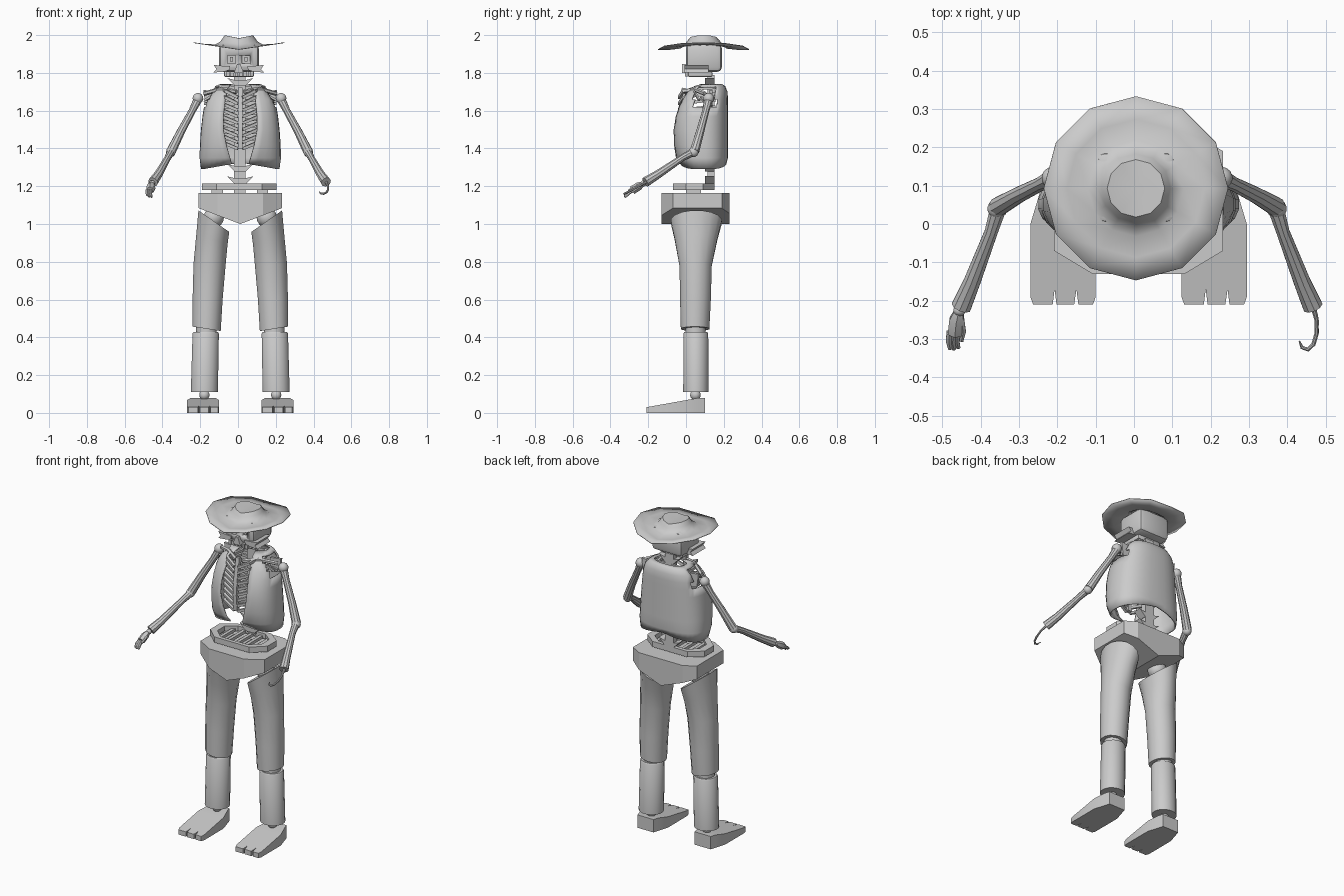
import bpy, bmesh, math
from mathutils import Vector, Matrix

if "Cube" in bpy.data.objects:
    bpy.data.objects.remove(bpy.data.objects["Cube"])

grey = bpy.data.materials.new("bone_grey")
grey.diffuse_color = (0.6, 0.6, 0.6, 1)
grey.use_nodes = True
grey.node_tree.nodes["Principled BSDF"].inputs["Base Color"].default_value = grey.diffuse_color
CX = 0.012  # body centre line


def finish(name, bm, angle=35):
    bmesh.ops.recalc_face_normals(bm, faces=bm.faces)
    me = bpy.data.meshes.new(name)
    bm.to_mesh(me)
    bm.free()
    me.materials.append(grey)
    ob = bpy.data.objects.new(name, me)
    bpy.context.collection.objects.link(ob)
    bpy.ops.object.select_all(action='DESELECT')
    ob.select_set(True)
    bpy.context.view_layer.objects.active = ob
    bpy.ops.object.shade_smooth_by_angle(angle=math.radians(angle))
    return ob


def skin(bm, rings, closed=True, caps=True):
    vs = [[bm.verts.new(p) for p in r] for r in rings]
    n = len(vs[0])
    for a, b in zip(vs, vs[1:]):
        for i in range(n if closed else n - 1):
            j = (i + 1) % n
            bm.faces.new((a[i], a[j], b[j], b[i]))
    if caps:
        bm.faces.new(vs[0][::-1])
        bm.faces.new(vs[-1])


def loft(name, rings, n=16):
    """rings: cx, cy, z, rx, ry, tilt"""
    bm = bmesh.new()
    out = []
    for cx, cy, z, rx, ry, tilt in rings:
        ts = [2 * math.pi * (i + .5) / n for i in range(n)]
        out.append([(cx + rx * math.cos(t), cy + ry * math.sin(t), z + tilt * math.cos(t)) for t in ts])
    skin(bm, out)
    return finish(name, bm)


def tube(name, pts, radii, n=10):
    bm = bmesh.new()
    pts = [Vector(p) for p in pts]
    out = []
    for i, p in enumerate(pts):
        d = (pts[min(i + 1, len(pts) - 1)] - pts[max(i - 1, 0)]).normalized()
        ref = Vector((0, 0, 1)) if abs(d.z) < .95 else Vector((0, 1, 0))
        u = d.cross(ref).normalized()
        v = d.cross(u)
        r = radii[i] if isinstance(radii, (list, tuple)) else radii
        ts = [2 * math.pi * (k + .5) / n for k in range(n)]
        out.append([p + u * r * math.cos(t) + v * r * math.sin(t) for t in ts])
    skin(bm, out)
    return finish(name, bm)


def ball(name, c, r):
    bm = bmesh.new()
    bmesh.ops.create_uvsphere(bm, u_segments=14, v_segments=8, radius=r, matrix=Matrix.Translation(c))
    return finish(name, bm)


def box(name, x, y, z, bevel=0):
    bm = bmesh.new()
    c = Vector(((x[0] + x[1]) / 2, (y[0] + y[1]) / 2, (z[0] + z[1]) / 2))
    s = Matrix.Diagonal((x[1] - x[0], y[1] - y[0], z[1] - z[0], 1))
    bmesh.ops.create_cube(bm, size=1, matrix=Matrix.Translation(c) @ s)
    if bevel:
        bmesh.ops.bevel(bm, geom=bm.edges[:], offset=bevel, segments=2, affect='EDGES', profile=.5)
    return finish(name, bm)


def prism(name, outline, axis, lo, hi):
    """Extrude a 2D outline along axis 'y' or 'z'."""
    bm = bmesh.new()
    put = (lambda p, h: (p[0], h, p[1])) if axis == 'y' else (lambda p, h: (p[0], p[1], h))
    skin(bm, [[put(p, lo) for p in outline], [put(p, hi) for p in outline]])
    return finish(name, bm)


# Hat: wide brim with both sides curled up and a dented crown
bm = bmesh.new()
rings = []
for r, z in ((.24, 1.926), (.18, 1.926), (.125, 1.932), (.1, 1.95), (.09, 1.965), (.075, 1.983)):
    ts = [2 * math.pi * i / 12 for i in range(12)]
    rings.append([(.005 + r * math.cos(t), .093 + r * math.sin(t),
                   z + (.15 * r * abs(math.cos(t)) if r > .08 else .016 * abs(math.cos(t)))) for t in ts])
skin(bm, rings, caps=False)
rim = [v for v in bm.verts if (v.co.xy - Vector((.005, .093))).length < .08]
mid = bm.verts.new((.005, .093, 1.984))
for a, b in zip(rim, rim[1:] + rim[:1]):
    bm.faces.new((a, b, mid))
hat = finish("hat", bm, 45)
hat.modifiers.new("felt", 'SOLIDIFY').thickness = .004

# Skull with square eye sockets
skull = box("skull", (-.1, .11), (0, .19), (1.805, 1.955), .025)
for s in (-1, 1):
    c = s * .038 + .004
    cut = box("socket_cutter", (c - .021, c + .021), (-.05, .03), (1.85, 1.893))
    cut.hide_render = True
    cut.hide_viewport = True
    m = skull.modifiers.new("socket", 'BOOLEAN')
    m.object, m.solver = cut, 'EXACT'
    box("eye", (c - .008, c + .008), (.01, .032), (1.86, 1.885))
    # cheekbone spikes
    prism("cheekbone", [(.004 + s * x, z) for x, z in
                        ((.045, 1.835), (.095, 1.838), (.134, 1.843), (.118, 1.82), (.134, 1.802), (.08, 1.806), (.05, 1.815))],
          'y', -.008, .12)
prism("nose", [(-.022, 1.80), (.03, 1.80), (.012, 1.848), (-.004, 1.848)], 'y', -.02, .02)
box("jaw", (-.075, .085), (.01, .14), (1.778, 1.81), .01)
for i in range(6):
    x = -.062 + i * .023
    box("tooth", (x, x + .017), (-.006, .02), (1.782, 1.808))

# Spine, neck and spiky vertebrae
box("spine", (-.02, .04), (.115, .15), (1.2, 1.79))
for z in (1.235, 1.3, 1.755):
    prism("vertebra", [(CX - .07, z + .018), (CX - .025, z + .006), (CX + .025, z + .006), (CX + .07, z + .018),
                       (CX + .03, z - .022), (CX - .03, z - .022)], 'y', .1, .15)

# Ribs and breastbone
tube("breastbone", [(CX, -.01, 1.72), (CX, -.03, 1.6), (CX, -.04, 1.5), (CX, -.03, 1.4)], .017, 4)
for s in (-1, 1):
    for i in range(9):
        z = 1.42 + i * .034
        w = .115 if i < 7 else .095
        tube("rib", [(CX + s * x, y, z + dz) for x, y, dz in
                     ((.02, .145, .03), (w * .8, .15, .03), (w, .07, .025), (w * .8, -.015, .012), (.012, -.035, -.022))],
             .011, 4)
    # shoulder blade and collarbone
    prism("shoulder_blade", [(CX + s * x, z) for x, z in ((.12, 1.70), (.195, 1.71), (.185, 1.63), (.13, 1.61))],
          'y', .125, .14)
    tube("collarbone", [(CX + s * .02, -.005, 1.70), (CX + s * .1, .04, 1.715), (CX + s * .19, .1, 1.69)], .012, 6)
    for k in range(3):
        tube("shoulder_bone", [(CX + s * .13, .05 + k * .03, 1.69 - k * .02), (CX + s * .19, .07 + k * .03, 1.655 - k * .01)], .008, 4)

# Open vest: half width, front y, back y, opening half width per height
bm = bmesh.new()
rings = []
for z, hw, yf, yb, gap in ((1.29, .208, -.03, .215, .045), (1.35, .216, -.055, .222, .055), (1.42, .214, -.068, .222, .075),
                           (1.5, .208, -.073, .222, .09), (1.57, .2, -.062, .222, .09), (1.62, .192, -.045, .222, .085),
                           (1.66, .183, -.025, .222, .08), (1.70, .165, .0, .22, .07), (1.73, .135, .04, .208, .06),
                           (1.742, .1, .08, .19, .05)):
    t0 = math.asin((gap / hw) ** 1.25)
    row = []
    for i in range(33):
        t = t0 + (2 * math.pi - 2 * t0) * i / 32
        s, c = math.sin(t), math.cos(t)
        x = hw * math.copysign(abs(s) ** .8, s)
        y = (yf + yb) / 2 - (yb - yf) / 2 * math.copysign(abs(c) ** .8, c)
        lift = .035 * max(0, 1 - abs(x) / .2) if z < 1.3 else 0
        row.append((CX + x, y, z + lift))
    rings.append(row)
skin(bm, rings, closed=False, caps=False)
holes = [f for f in bm.faces if abs(f.calc_center_median().x - CX) > .12
         and 1.62 < f.calc_center_median().z < 1.72 and .04 < f.calc_center_median().y < .16]
bmesh.ops.delete(bm, geom=holes, context='FACES')
vest = finish("vest", bm, 45)
vest.modifiers.new("leather", 'SOLIDIFY').thickness = .008

# Pelvis: octagonal ring with slats
oct_pts = [(-.197, 0), (-.12, -.07), (.12, -.07), (.197, 0), (.197, .09), (.12, .15), (-.12, .15), (-.197, .09)]
bm = bmesh.new()
loops = [[(CX - .006 + x * k, .04 + (y - .04) * k, z) for x, y in oct_pts]
         for k, z in ((.78, 1.185), (.78, 1.215), (1, 1.215), (1, 1.18), (.78, 1.18))]
skin(bm, loops, caps=False)
finish("pelvis_ring", bm, 20)
for i in range(5):
    x = CX - .12 + i * .06
    box("pelvis_slat", (x - .01, x + .01), (-.05, .13), (1.182, 1.2))
for x in (-.11, .13, .01):
    box("pelvis_support", (x - .03, x + .03), (0, .08), (1.16, 1.184))

# Trunks: faceted block whose underside drops to a central ridge
trunk = [(-.12, -.13), (.12, -.13), (.22, -.07), (.22, .19), (.15, .23), (-.15, .23), (-.22, .19), (-.22, -.07)]
bm = bmesh.new()
skin(bm, [[(x, y, 0) for x, y in trunk], [(x, y, 1.165) for x, y in trunk]])
bmesh.ops.bisect_plane(bm, geom=bm.verts[:] + bm.edges[:] + bm.faces[:], plane_co=(0, 0, 0), plane_no=(1, 0, 0))
for v in bm.verts:
    if v.co.z < .5:
        v.co.z = 1.0 + .38 * abs(v.co.x)
    v.co.x += CX
finish("trunks", bm, 20)

for s in (-1, 1):
    X = lambda x: CX + s * x
    # legs
    ball("hip_joint", (X(.14), .05, 1.035), .055)
    loft("upper_leg", [(X(.14), .055, 1.015, .083, .138, s * .058), (X(.15), .053, .92, .084, .115, s * .03),
                       (X(.163), .051, .78, .086, .087, s * .01), (X(.173), .05, .6, .081, .083, 0),
                       (X(.178), .048, .445, .076, .077, s * .012)])
    loft("knee", [(X(.18), .05, .40, .055, .055, 0), (X(.18), .05, .46, .055, .055, 0)])
    loft("lower_leg", [(X(.19), .052, .11, .073, .068, 0), (X(.183), .052, .42, .071, .067, 0),
                       (X(.183), .052, .428, .066, .062, 0)])
    ball("ankle", (X(.19), .05, .095), .028)

    # three-toed foot, sloping down from the heel
    foot = [(-.055, .1), (.055, .1), (.085, .0), (.085, -.19), (.078, -.21), (.04, -.21), (.035, -.17), (.029, -.21),
            (-.017, -.21), (-.022, -.17), (-.027, -.21), (-.078, -.21), (-.085, -.19), (-.085, .0)]
    bm = bmesh.new()
    skin(bm, [[(X(.197) + x, y, z) for x, y in foot] for z in (0, .08)])
    bmesh.ops.bisect_plane(bm, geom=bm.verts[:] + bm.edges[:] + bm.faces[:], plane_co=(0, .07, 0), plane_no=(0, 1, 0))
    for v in bm.verts:
        if v.co.z > .01 and v.co.y < .07:
            v.co.z = .03 + .05 * (v.co.y + .21) / .28
    finish("foot", bm, 20)

    # arms
    A = lambda x, y, z: (.008 + s * x, y, z)
    ball("shoulder", A(.22, .12, 1.665), .029)
    tube("upper_arm", [A(.22, .12, 1.66), A(.25, .105, 1.6), A(.31, .075, 1.49), A(.362, .045, 1.385)], [.024, .019, .022, .026])
    ball("elbow", A(.364, .04, 1.38), .026)
    tube("forearm", [A(.362, .04, 1.382), A(.38, -.02, 1.35), A(.43, -.15, 1.262), A(.458, -.215, 1.222)], [.022, .018, .023, .027])

# Open hand on one side
ball("wrist", (-.455, -.225, 1.215), .016)
tube("palm", [(-.456, -.225, 1.215), (-.462, -.25, 1.2), (-.466, -.285, 1.178)], [.012, .022, .022], 6)
for dx, dy, dz in ((-.015, -.045, -.025), (-.005, -.046, -.032), (.006, -.042, -.034)):
    tube("finger", [(-.466 + dx, -.28, 1.178), (-.468 + dx, -.28 + dy * .6, 1.178 + dz * .5), (-.464 + dx, -.28 + dy, 1.176 + dz)],
         [.009, .008, .006], 6)
tube("thumb", [(-.45, -.25, 1.205), (-.445, -.28, 1.19), (-.45, -.305, 1.175)], [.009, .008, .006], 6)

# Hook on the other side
tube("hook", [(.466, -.21, 1.222), (.476, -.25, 1.2), (.476, -.285, 1.18), (.468, -.313, 1.167),
              (.453, -.327, 1.16), (.438, -.322, 1.162), (.431, -.305, 1.17)], [.008, .006, .006, .006, .006, .005, .002], 8)
